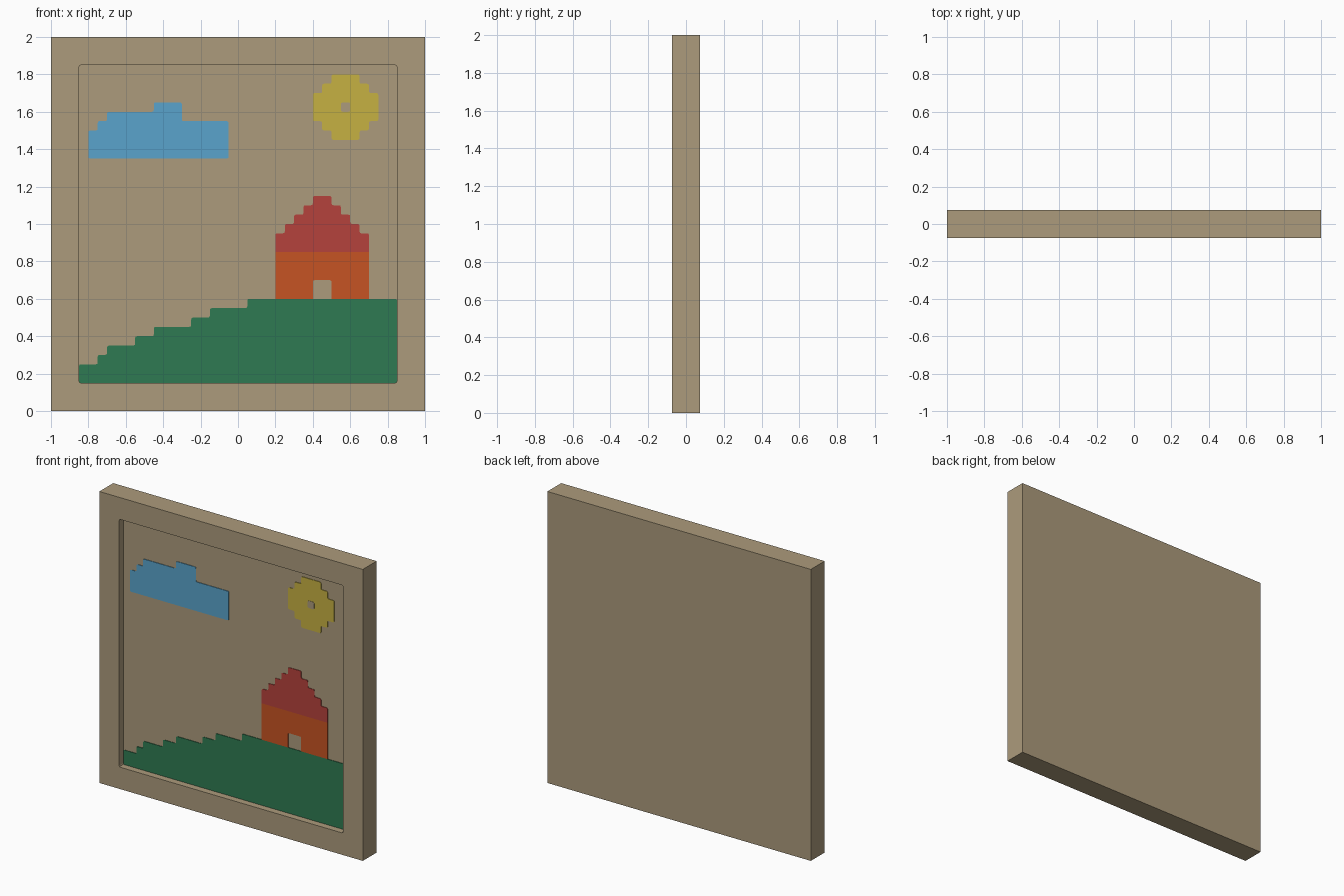
import bpy, bmesh
from mathutils import Vector

cube = bpy.data.objects.get("Cube")
if cube:
    bpy.data.objects.remove(cube, do_unlink=True)

HALF_DEPTH, RECESS, BORDER, ROUND = 0.075, 0.05, 0.15, 0.01
PANEL_Y = -HALF_DEPTH + RECESS          # front surface of the recessed panel


def material(name, rgb):
    """Flat material from 0-255 screen values, converted to linear."""
    lin = [((c / 255 + 0.055) / 1.055) ** 2.4 for c in rgb]
    m = bpy.data.materials.new(name)
    m.use_nodes = True
    m.diffuse_color = (*lin, 1)
    bsdf = next(n for n in m.node_tree.nodes if n.type == 'BSDF_PRINCIPLED')
    bsdf.inputs["Base Color"].default_value = (*lin, 1)
    bsdf.inputs["Roughness"].default_value = 0.8
    return m


TAN = material("tan", (172, 155, 124))
BLUE = material("sky blue", (90, 164, 204))
YELLOW = material("yellow", (198, 177, 66))
RED = material("red", (181, 66, 60))
ORANGE = material("orange", (198, 83, 35))
GREEN = material("green", (47, 122, 82))


def add_object(name, bm, mat):
    bmesh.ops.recalc_face_normals(bm, faces=bm.faces)
    mesh = bpy.data.meshes.new(name)
    bm.to_mesh(mesh)
    bm.free()
    mesh.materials.append(mat)
    ob = bpy.data.objects.new(name, mesh)
    bpy.context.scene.collection.objects.link(ob)
    return ob


def rounded(points, sharp):
    """Soften every corner, except those at the heights listed in sharp."""
    out = []
    pts = [Vector(p) for p in points]
    for i, p in enumerate(pts):
        if any(abs(p.y - z) < 1e-4 for z in sharp):
            out.append(p)
            continue
        a = p + (pts[i - 1] - p).normalized() * ROUND
        b = p + (pts[(i + 1) % len(pts)] - p).normalized() * ROUND
        out += [a, (a + b) / 4 + p / 2, b]
    return out


def plate(name, points, mat, thickness=0.004, sharp=()):
    """Thin plate on the panel from an (x, z) outline."""
    bm = bmesh.new()
    face = bm.faces.new([bm.verts.new((p.x, PANEL_Y, p.y))
                         for p in rounded(points, sharp)])
    ext = bmesh.ops.extrude_face_region(bm, geom=[face])
    verts = [g for g in ext["geom"] if isinstance(g, bmesh.types.BMVert)]
    bmesh.ops.translate(bm, verts=verts, vec=(0, -thickness, 0))
    return add_object(name, bm, mat)


def stepped(steps, end_x, base_z):
    """Outline of a stepped silhouette: each step is (left x, top z)."""
    pts = [(steps[0][0], base_z)]
    for (x, z), (nx, _) in zip(steps, steps[1:] + [(end_x, 0)]):
        pts += [(x, z), (nx, z)]
    return pts + [(end_x, base_z)]


# Frame: a slab whose front is inset and pushed back
bm = bmesh.new()
bmesh.ops.create_cube(bm, size=1)
bmesh.ops.scale(bm, vec=(2, 2 * HALF_DEPTH, 2), verts=bm.verts)
bmesh.ops.translate(bm, vec=(0, 0, 1), verts=bm.verts)
front = min(bm.faces, key=lambda f: f.calc_center_median().y)
bmesh.ops.inset_region(bm, faces=[front], thickness=BORDER, use_even_offset=True)
front = bmesh.ops.extrude_discrete_faces(bm, faces=[front])["faces"][0]
bmesh.ops.translate(bm, vec=(0, RECESS, 0), verts=front.verts)
corners = [e for e in bm.edges
           if all(abs(v.co.x) < 0.9 for v in e.verts)
           and abs(e.verts[0].co.y - e.verts[1].co.y) > 0.01]
bmesh.ops.bevel(bm, geom=corners, offset=ROUND, segments=2, profile=0.5,
                affect='EDGES')
add_object("frame_and_panel", bm, TAN)

# Hillside
plate("hill", stepped([(-.85, .25), (-.75, .3), (-.7, .35), (-.55, .4),
                       (-.45, .45), (-.25, .5), (-.15, .55), (.05, .6)],
                      .85, .15), GREEN)

# House walls with an open doorway
plate("house_walls", [(.2, .6), (.4, .6), (.4, .7), (.5, .7), (.5, .6),
                      (.7, .6), (.7, .85), (.2, .85)], ORANGE, sharp=(.6, .85))

# Stepped roof, symmetric about its two-cell ridge
rise = [(.2 + .05 * i, .95 + .05 * i) for i in range(5)]
fall = [(.5 + .05 * i, 1.1 - .05 * i) for i in range(4)]
plate("roof", stepped(rise + fall, .7, .85), RED, sharp=(.85,))

# Cloud
plate("cloud", stepped([(-.8, 1.5), (-.75, 1.55), (-.7, 1.6), (-.45, 1.65),
                        (-.3, 1.55)], -.05, 1.35), BLUE)

# Sun: one quarter outline turned four times, with a panel-coloured centre
quarter = [(.075, .175), (.075, .125), (.125, .125), (.125, .075), (.175, .075)]
SUN_X, SUN_Z = .575, 1.625
outline = []
for _ in range(4):
    outline += [(SUN_X + x, SUN_Z + z) for x, z in quarter]
    quarter = [(z, -x) for x, z in quarter]
plate("sun", outline, YELLOW)
plate("sun_centre", [(SUN_X + x, SUN_Z + z) for x, z in
                     ((-.025, -.025), (.025, -.025), (.025, .025), (-.025, .025))],
      TAN, thickness=0.006)
